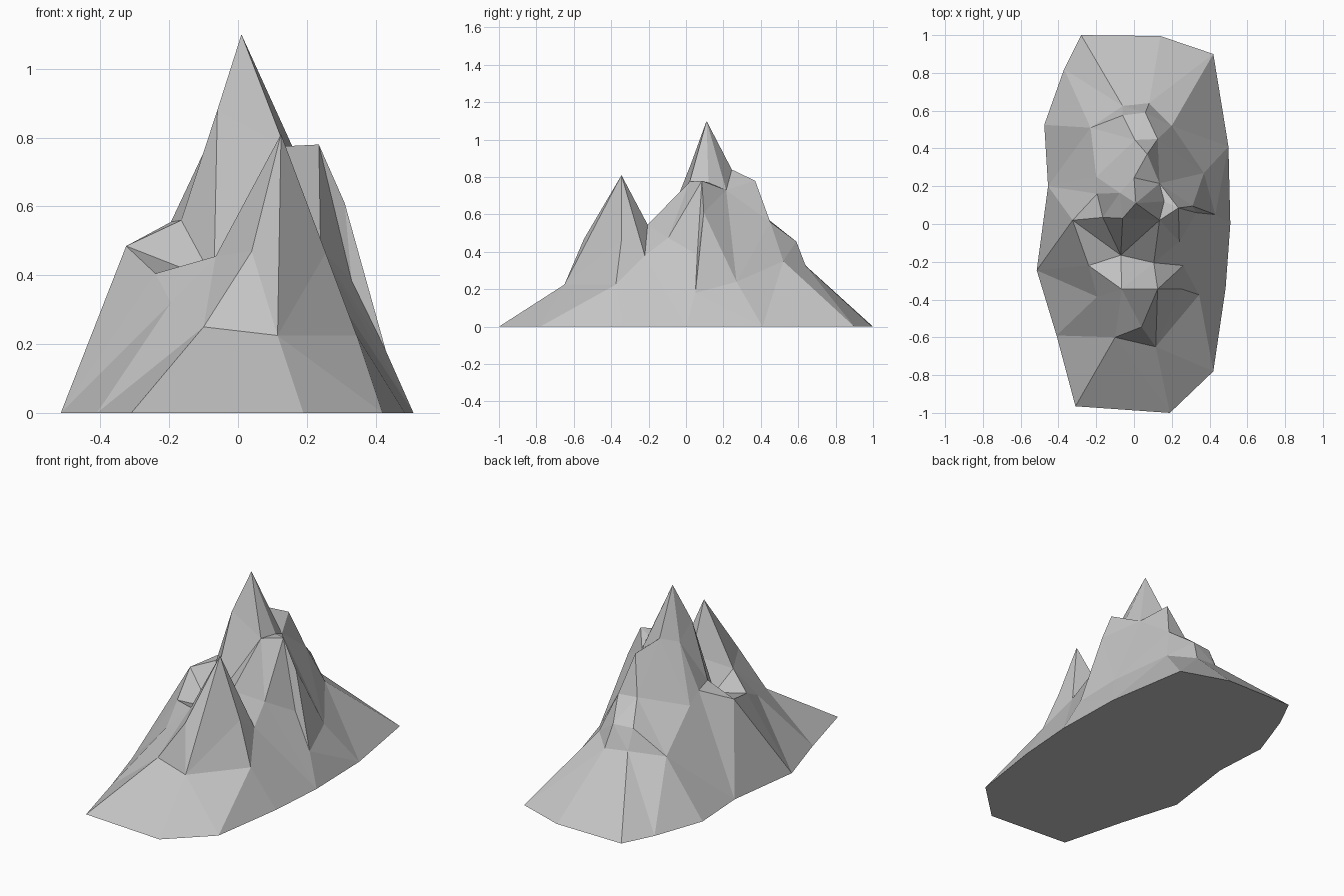
import bpy
import bmesh
from mathutils import Vector
from mathutils.geometry import delaunay_2d_cdt

if "Cube" in bpy.data.objects:
    bpy.data.objects.remove(bpy.data.objects["Cube"], do_unlink=True)

# Flat grey stone
stone = bpy.data.materials.new("grey stone")
stone.use_nodes = True
stone.diffuse_color = (0.55, 0.55, 0.55, 1)
stone.node_tree.nodes["Principled BSDF"].inputs["Base Color"].default_value = stone.diffuse_color

# Ground outline
outline = [(-.28, 1), (-.37, .82), (-.475, .525), (-.455, .2), (-.515, -.245),
           (-.41, -.59), (-.31, -.965), (.19, -1), (.42, -.78), (.485, -.34),
           (.51, 0), (.5, .41), (.42, .9), (.14, .995)]

# Shared landmarks
summit = (.01, .11, 1.10)
front_peak = (.125, -.345, .81)
gully = (-.07, -.165, .385)
saddle = (.105, -.205, .545)
shoulder = (.16, .12, .77)
toe = (.115, -.65, .225)
right_toe = (.345, -.375, .225)
ledge = (-.165, .035, .56)
back_knee = (.07, .37, .78)
back_step = (.06, .59, .455)
left_step = (-.06, .575, .455)
back_toe = (.08, .64, .325)

# Ridges, each a chain of points from high to low
ridges = {
    "back spine": [summit, (0, .245, .84), back_knee, (.125, .45, .56), back_step, back_toe],
    "back ledge": [back_knee, (.005, .445, .57), left_step, back_step],
    "back foot": [back_toe, (-.06, .625, .34), (-.23, .51, .31)],
    "front rib": [summit, (-.06, .03, .88), gully],
    "left rib": [summit, (-.075, .165, .81), (-.195, .16, .555), ledge,
                 (-.325, .02, .485), gully],
    "right rib": [summit, shoulder, (.135, .02, .775), (.235, .085, .78),
                  (.31, .095, .61), (.33, .06, .385)],
    "right notch": [shoulder, (.135, .215, .73), (0, .245, .84)],
    "front spur": [front_peak, (.04, -.545, .47), (-.1, -.6, .25), toe],
    "front edge": [front_peak, toe, right_toe],
    "side edge": [front_peak, (.255, -.345, .465), right_toe],
    "saddle crest": [front_peak, saddle, (.24, -.095, .475), (.26, -.22, .38)],
    "left crest": [front_peak, (-.065, -.345, .455), (-.24, -.22, .405), gully],
}

# Loose points on the lower slopes
slopes = [(-.195, -.385, .32), (.43, .05, .18), (.37, .27, .24),
          (.2, .52, .35), (-.2, .25, .5)]

# Gather unique points and the ridge lines that must stay as edges
points = [Vector((x, y, 0)) for x, y in outline]
lookup = {}


def index_of(p):
    if p not in lookup:
        lookup[p] = len(points)
        points.append(Vector(p))
    return lookup[p]


edges = []
for chain in ridges.values():
    ids = [index_of(p) for p in chain]
    edges += list(zip(ids, ids[1:]))
for p in slopes:
    index_of(p)

# Triangulate the terrain inside the outline
rim = list(range(len(outline)))
flat = [p.to_2d() for p in points]
verts, _, faces, origin, _, _ = delaunay_2d_cdt(flat, edges, [rim], 1, 1e-5)

bm = bmesh.new()
bverts = []
for co, src in zip(verts, origin):
    height = points[src[0]].z if src else 0.4
    bverts.append(bm.verts.new((co.x, co.y, height)))
for f in faces:
    bm.faces.new([bverts[i] for i in f])

# Close the underside with one flat face
bmesh.ops.holes_fill(bm, edges=[e for e in bm.edges if e.is_boundary], sides=0)
bmesh.ops.recalc_face_normals(bm, faces=bm.faces)

mesh = bpy.data.meshes.new("mountain")
bm.to_mesh(mesh)
bm.free()
mesh.materials.append(stone)
bpy.context.collection.objects.link(bpy.data.objects.new("mountain", mesh))
